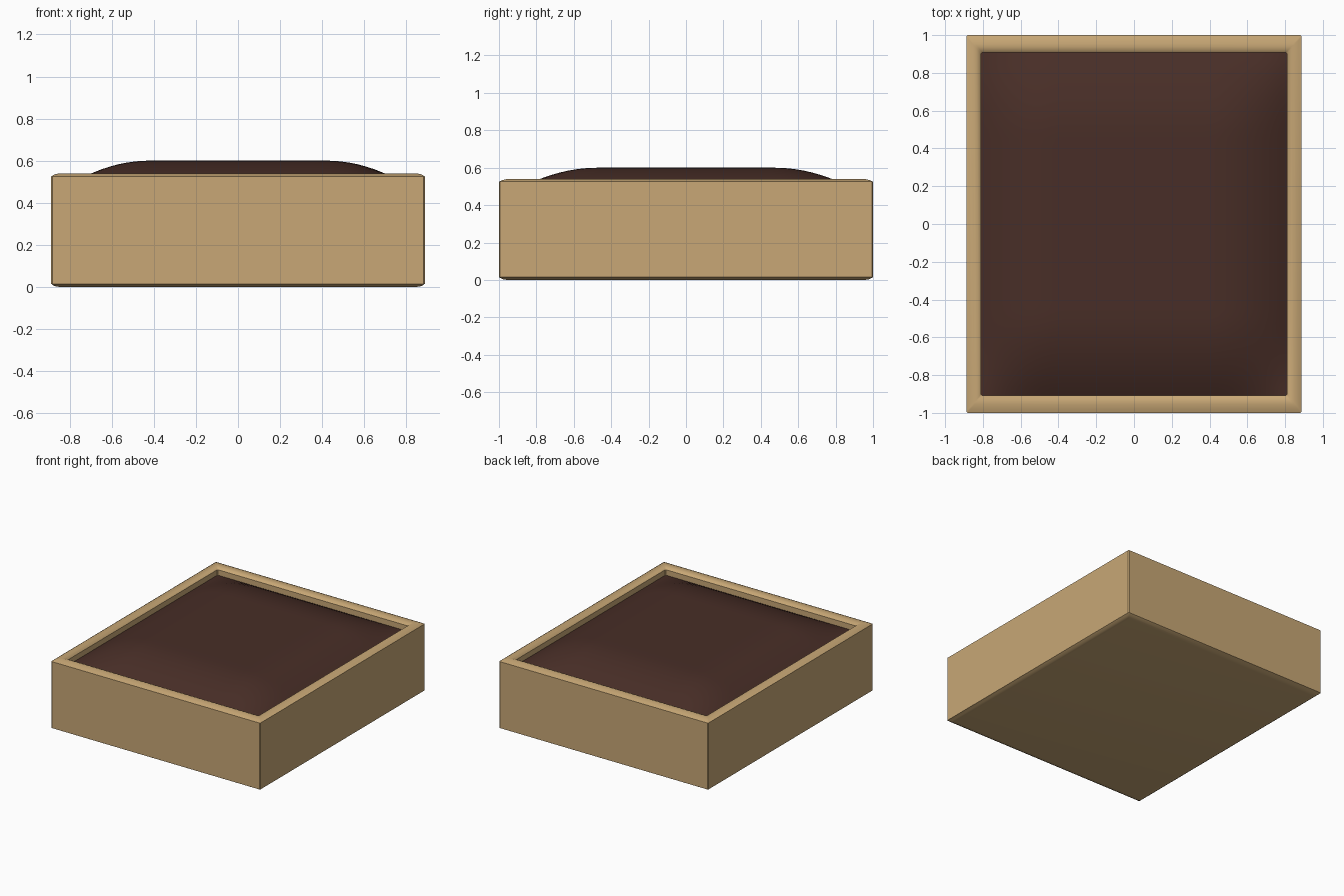
import bpy, bmesh

if "Cube" in bpy.data.objects:
    bpy.data.objects.remove(bpy.data.objects["Cube"])


def material(name, color):
    m = bpy.data.materials.new(name)
    m.diffuse_color = (*color, 1)
    m.use_nodes = True
    m.node_tree.nodes["Principled BSDF"].inputs["Base Color"].default_value = m.diffuse_color
    return m


def finish(name, bm, mat, angle):
    bmesh.ops.recalc_face_normals(bm, faces=bm.faces)
    me = bpy.data.meshes.new(name)
    bm.to_mesh(me)
    bm.free()
    me.materials.append(mat)
    ob = bpy.data.objects.new(name, me)
    bpy.context.collection.objects.link(ob)
    bpy.ops.object.select_all(action='DESELECT')
    ob.select_set(True)
    bpy.context.view_layer.objects.active = ob
    bpy.ops.object.shade_smooth_by_angle(angle=angle)
    return ob


def ring(bm, hx, hy, z, c=0.006):
    # rectangle with tiny chamfered corners
    pts = [(hx, hy - c), (hx - c, hy), (c - hx, hy), (-hx, hy - c),
           (-hx, c - hy), (c - hx, -hy), (hx - c, -hy), (hx, c - hy)]
    return [bm.verts.new((x, y, z)) for x, y in pts]


wood = material("wood", (0.58, 0.39, 0.18))
earth = material("earth", (0.065, 0.027, 0.02))

# Planter box: wall section swept around as half-width, half-depth, height
section = [(0.85, 0.955, 0.0), (0.873, 0.981, 0.004), (0.888, 1.0, 0.015),
           (0.888, 1.0, 0.525), (0.873, 0.981, 0.534), (0.85, 0.955, 0.54),
           (0.835, 0.938, 0.54), (0.82, 0.92, 0.534), (0.81, 0.908, 0.522),
           (0.81, 0.908, 0.44)]
bm = bmesh.new()
rings = [ring(bm, *s) for s in section]
for a, b in zip(rings, rings[1:]):
    for i in range(8):
        j = (i + 1) % 8
        bm.faces.new((a[i], a[j], b[j], b[i]))
bm.faces.new(rings[0])
bm.faces.new(rings[-1])
finish("planter_box", bm, wood, 0.6)

# Soil: grid raised into a flat-topped mound
HX, HY, EDGE, TOP = 0.81, 0.908, 0.48, 0.60
bm = bmesh.new()
bmesh.ops.create_grid(bm, x_segments=40, y_segments=40, size=1)


def falloff(t, flat):
    return 1 - (max(0.0, abs(t) - flat) / (1 - flat)) ** 2


for v in bm.verts:
    v.co.z = EDGE + (TOP - EDGE) * falloff(v.co.x, 0.52) * falloff(v.co.y, 0.52)
    v.co.x *= HX
    v.co.y *= HY
soil = finish("soil_mound", bm, earth, 1.0)
